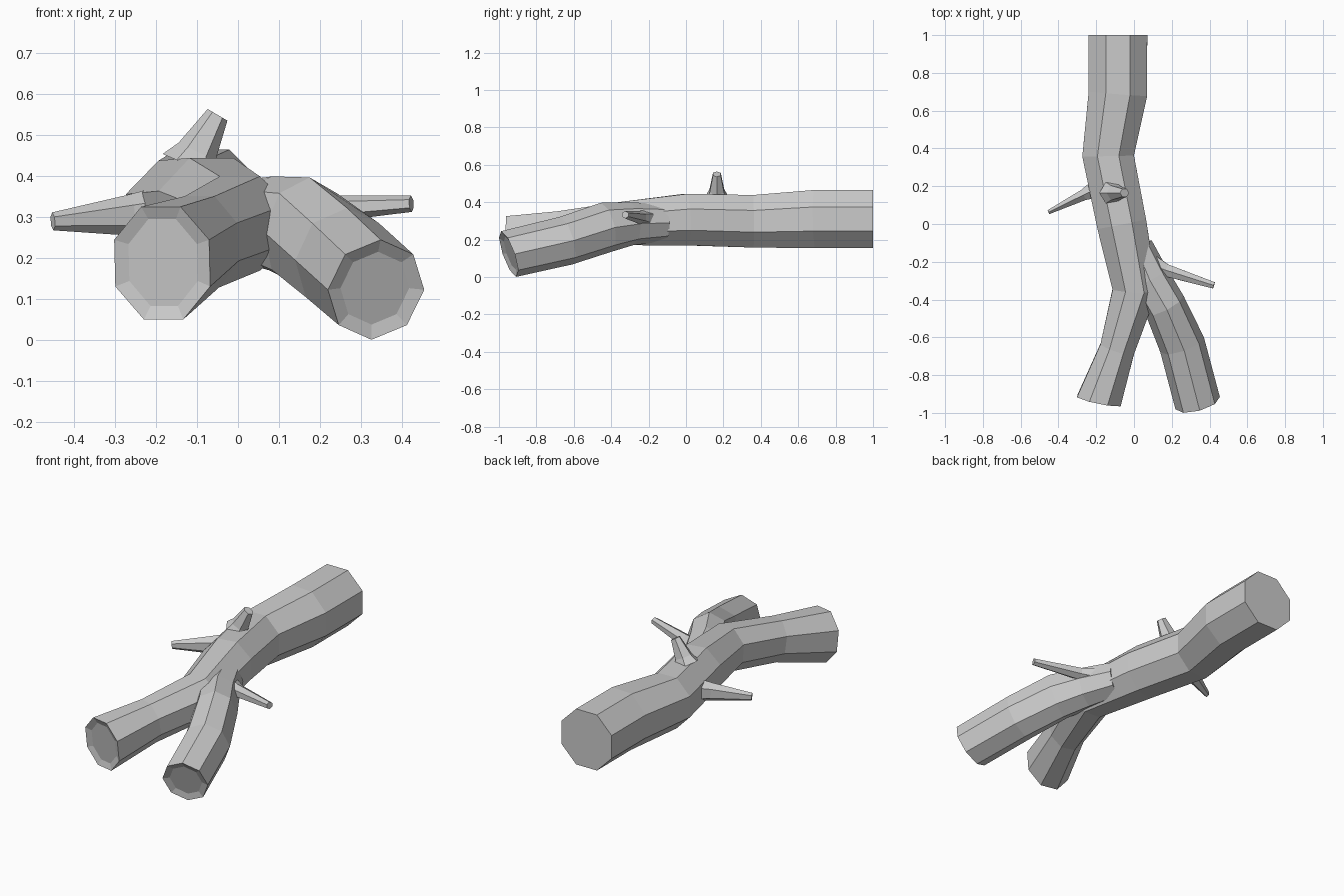
import bpy, bmesh, math
from mathutils import Vector

if "Cube" in bpy.data.objects:
    bpy.data.objects.remove(bpy.data.objects["Cube"])


def tube(name, rings, sides=8, phase=0.0, end_dir=None, ref=(0, 0, 1), dish=0.0):
    """Skin rings of (x, y, z, half width radius, half height radius) and cap both ends."""
    bm = bmesh.new()
    pts = [Vector(r[:3]) for r in rings]
    loops = []
    for i, r in enumerate(rings):
        d = Vector()
        if i > 0:
            d += (pts[i] - pts[i - 1]).normalized()
        if i < len(pts) - 1:
            d += (pts[i + 1] - pts[i]).normalized()
        if i == len(pts) - 1 and end_dir:
            d = Vector(end_dir)
        d.normalize()
        side = d.cross(Vector(ref)).normalized()
        up = side.cross(d)
        loop = []
        for k in range(sides):
            a = 2 * math.pi * k / sides + phase
            loop.append(bm.verts.new(pts[i] + side * r[3] * math.cos(a) + up * r[4] * math.sin(a)))
        loops.append(loop)
    for a, b in zip(loops, loops[1:]):
        for k in range(sides):
            n = (k + 1) % sides
            bm.faces.new((a[k], a[n], b[n], b[k]))
    bm.faces.new(loops[0])
    end = bm.faces.new(loops[-1])
    bmesh.ops.recalc_face_normals(bm, faces=bm.faces)
    if dish:
        bmesh.ops.inset_region(bm, faces=[end], thickness=0.035, depth=-dish)
    me = bpy.data.meshes.new(name)
    bm.to_mesh(me)
    bm.free()
    ob = bpy.data.objects.new(name, me)
    bpy.context.collection.objects.link(ob)
    return ob


# Main trunk running into the left fork
trunk = tube("trunk", [
    (-0.085, 1.0, 0.31, 0.168, 0.168),
    (-0.085, 0.69, 0.31, 0.168, 0.168),
    (-0.137, 0.36, 0.298, 0.148, 0.152),
    (-0.065, 0.0, 0.307, 0.142, 0.149),
    (0.005, -0.35, 0.285, 0.128, 0.125),
    (-0.088, -0.66, 0.24, 0.1, 0.122),
    (-0.185, -0.935, 0.188, 0.128, 0.15),
], phase=math.pi / 8, end_dir=(-0.2, -0.97, -0.12), dish=0.012)

# Right fork, merged into the trunk
fork = tube("right_fork", [
    (0.01, -0.12, 0.29, 0.09, 0.1),
    (0.08, -0.29, 0.285, 0.11, 0.115),
    (0.162, -0.43, 0.265, 0.112, 0.135),
    (0.255, -0.64, 0.195, 0.122, 0.132),
    (0.337, -0.948, 0.123, 0.122, 0.129),
], end_dir=(0.25, -0.9, -0.32), dish=0.012)
union = trunk.modifiers.new("merge_fork", 'BOOLEAN')
union.operation = 'UNION'
union.solver = 'EXACT'
union.object = fork
bpy.context.view_layer.objects.active = trunk
trunk.select_set(True)
bpy.ops.object.modifier_apply(modifier=union.name)
bpy.data.objects.remove(fork)

# Twig stubs: flared base, tapered to a small flat tip
tube("top_twig", [
    (-0.115, 0.165, 0.425, 0.075, 0.065),
    (-0.1, 0.165, 0.46, 0.05, 0.045),
    (-0.05, 0.165, 0.55, 0.028, 0.024),
], sides=6, ref=(0, 1, 0), end_dir=(0.5, 0, 0.85))
tube("left_twig", [
    (-0.19, 0.19, 0.31, 0.06, 0.065),
    (-0.265, 0.155, 0.305, 0.034, 0.05),
    (-0.452, 0.063, 0.29, 0.013, 0.022),
], sides=6, phase=math.pi / 6)
tube("right_twig", [
    (0.08, -0.21, 0.31, 0.065, 0.055),
    (0.17, -0.245, 0.318, 0.038, 0.036),
    (0.423, -0.325, 0.333, 0.02, 0.02),
], sides=6, phase=math.pi / 6)
